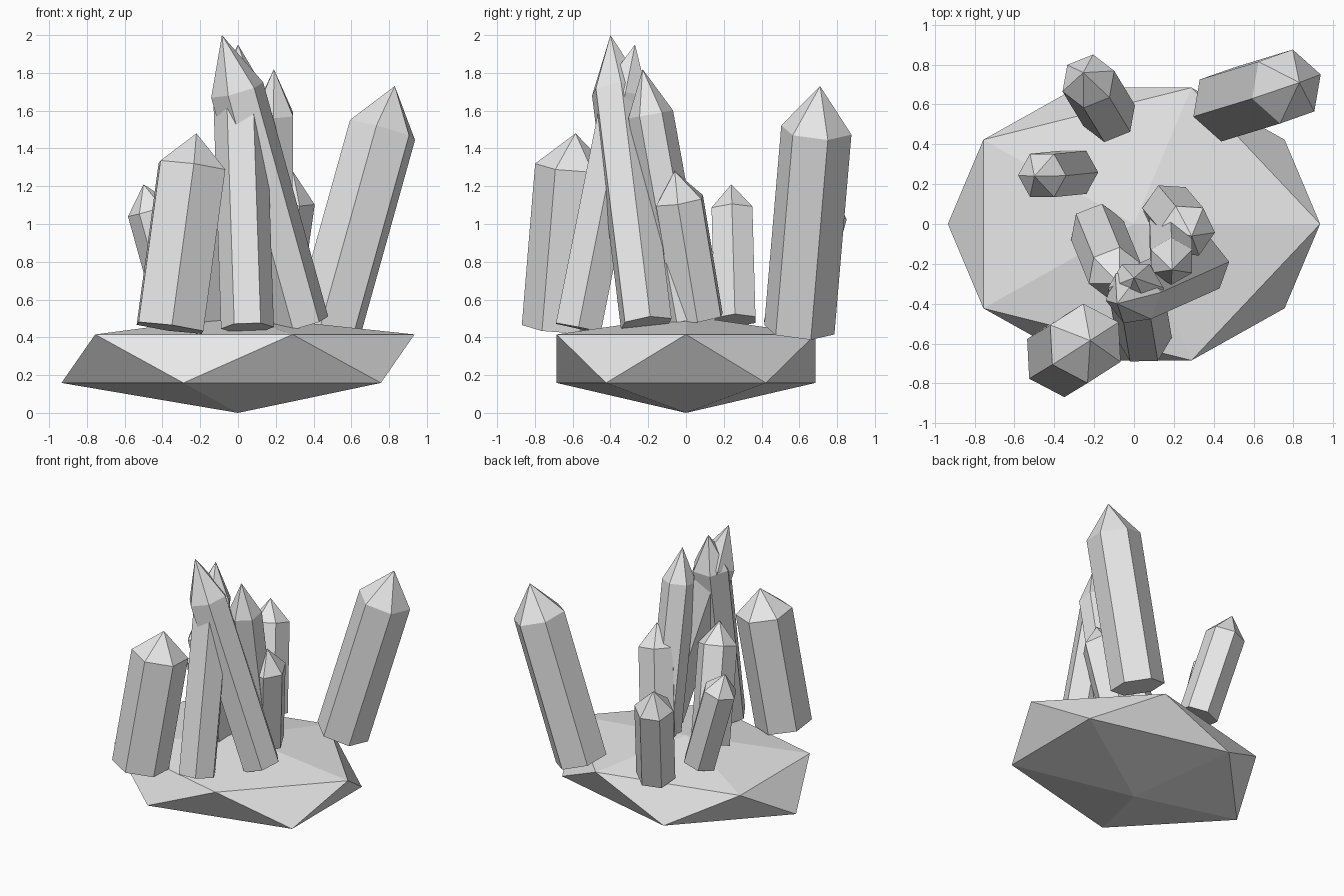
import bpy, bmesh, math
from mathutils import Vector

cube = bpy.data.objects.get("Cube")
if cube:
    bpy.data.objects.remove(cube, do_unlink=True)

stone = bpy.data.materials.new("pale_grey_stone")
stone.use_nodes = True
stone.diffuse_color = (0.8, 0.8, 0.8, 1)
stone.node_tree.nodes["Principled BSDF"].inputs["Base Color"].default_value = (0.8, 0.8, 0.8, 1)


def add_object(name, bm):
    bmesh.ops.recalc_face_normals(bm, faces=bm.faces)
    mesh = bpy.data.meshes.new(name)
    bm.to_mesh(mesh)
    bm.free()
    mesh.materials.append(stone)
    obj = bpy.data.objects.new(name, mesh)
    bpy.context.collection.objects.link(obj)


def crystal(name, base, tip, radius, shoulder, turn=0):
    """Six-sided prism from base to tip, pointed above the shoulder fraction."""
    base, tip = Vector(base), Vector(tip)
    axis = tip - base
    side = Vector((1, 0, 0))
    side = (side - side.project(axis)).normalized()
    other = axis.normalized().cross(side)
    bm = bmesh.new()
    rings = []
    for centre in (base, base + axis * shoulder):
        ring = []
        for i in range(6):
            a = math.radians(turn + 60 * i)
            ring.append(bm.verts.new(centre + radius * (side * math.cos(a) + other * math.sin(a))))
        rings.append(ring)
    low, high = rings
    point = bm.verts.new(tip)
    bm.faces.new(low[::-1])
    for i in range(6):
        j = (i + 1) % 6
        bm.faces.new((low[i], low[j], high[j], high[i]))
        bm.faces.new((high[i], high[j], point))
    add_object(name, bm)


# Faceted rock base, a squashed icosahedron with a lowered crown
bm = bmesh.new()
bmesh.ops.create_icosphere(bm, subdivisions=1, radius=1)
crown = max(bm.verts, key=lambda v: v.co.z)
for v in bm.verts:
    v.co = (v.co.x * 1.045, v.co.y * 0.805, 0.287 + v.co.z * 0.287)
crown.co.z = 0.515
add_object("rock_base", bm)

# Crystal cluster
crystal("tall_front_crystal", (0.34, -0.21, 0.47), (-0.085, -0.40, 2.0), 0.145, 0.81, 10)
crystal("upright_front_crystal", (0.05, -0.57, 0.45), (0.0, -0.27, 1.95), 0.14, 0.83)
crystal("tall_middle_crystal", (0.18, 0.01, 0.49), (0.19, -0.23, 1.82), 0.12, 0.82, 30)
crystal("thick_front_crystal", (-0.36, -0.67, 0.45), (-0.22, -0.585, 1.48), 0.20, 0.83, 33)
crystal("leaning_back_crystal", (0.47, 0.60, 0.44), (0.83, 0.71, 1.73), 0.19, 0.82, 20)
crystal("small_centre_crystal", (0.18, 0.07, 0.50), (0.29, -0.06, 1.28), 0.14, 0.80, -5)
crystal("hidden_centre_crystal", (-0.185, -0.03, 0.49), (-0.075, -0.30, 1.30), 0.14, 0.81, 20)
crystal("small_side_crystal", (-0.30, 0.26, 0.49), (-0.50, 0.24, 1.21), 0.125, 0.81)
crystal("small_back_crystal", (-0.125, 0.545, 0.45), (-0.255, 0.76, 1.21), 0.14, 0.80, 20)
